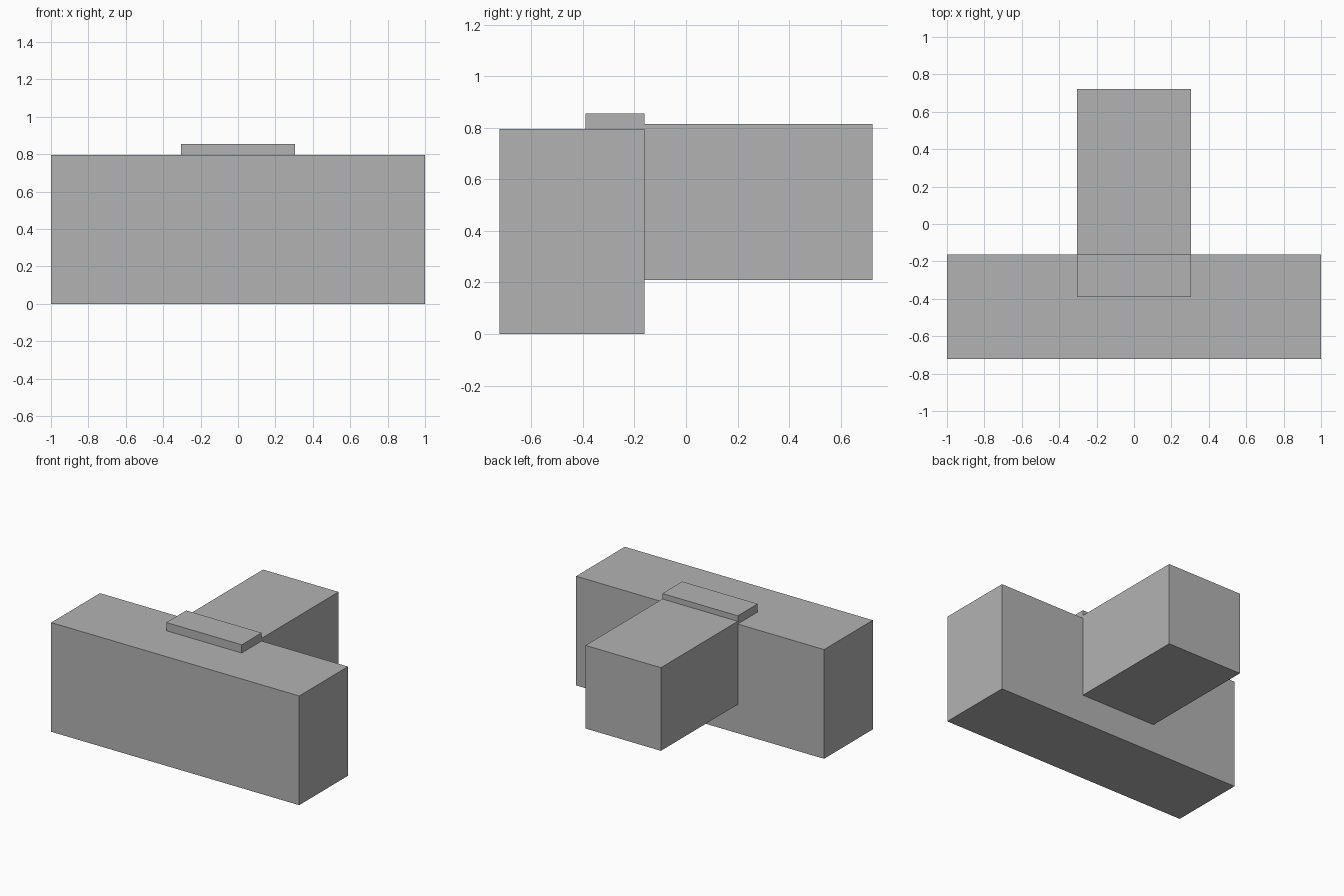
import bpy

cube = bpy.data.objects.get("Cube")
if cube:
    bpy.data.objects.remove(cube, do_unlink=True)

# Single grey material
grey = bpy.data.materials.new("plain_grey")
grey.use_nodes = True
colour = (0.45, 0.45, 0.45, 1)
grey.diffuse_color = colour
for node in grey.node_tree.nodes:
    if node.type == "BSDF_PRINCIPLED":
        node.inputs["Base Color"].default_value = colour


def box(name, half_width, y_range, z_range):
    """Box centred on x = 0 that spans the given y and z ranges."""
    (y0, y1), (z0, z1) = y_range, z_range
    bpy.ops.mesh.primitive_cube_add(size=1, location=(0, (y0 + y1) / 2, (z0 + z1) / 2))
    part = bpy.context.object
    part.name = name
    part.scale = (2 * half_width, y1 - y0, z1 - z0)
    bpy.ops.object.transform_apply(location=False, rotation=False, scale=True)
    part.data.materials.append(grey)
    return part


FRONT, JOINT, BACK = -0.723, -0.162, 0.723
BLOCK_TOP = 0.796
ARM = 0.304

# Wide block across the front
box("front_block", 1.0, (FRONT, JOINT), (0, BLOCK_TOP))
# Raised arm reaching backward
box("rear_arm", ARM, (JOINT, BACK), (0.21, 0.816))
# Thin plate on the block where the arm meets it
box("top_plate", ARM, (-0.391, JOINT), (BLOCK_TOP, 0.856))
